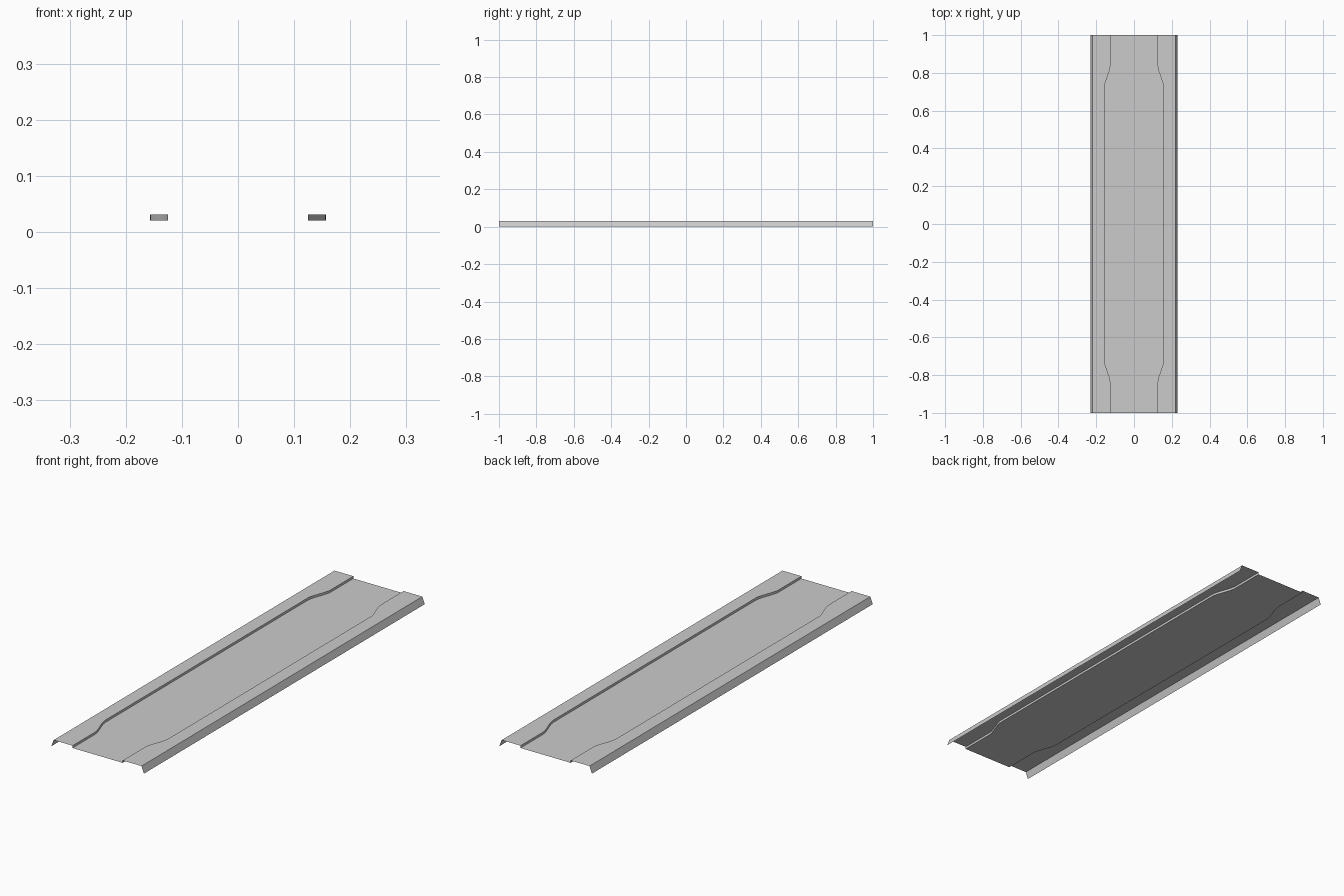
import bpy, bmesh

if "Cube" in bpy.data.objects:
    bpy.data.objects.remove(bpy.data.objects["Cube"])

TOP, FLOOR = 0.031, 0.0205      # heights of the raised border and recessed floor
EDGE, FLARE = 0.219, 0.231      # top and bottom of the outer skirt

# Step outline along half the length: (y, x), wide in the middle, narrow at the ends
half = [(0.72, 0.157), (0.735, 0.1555), (0.755, 0.150), (0.78, 0.141),
        (0.805, 0.132), (0.825, 0.1265), (0.84, 0.125), (1.0, 0.125)]
outline = [(-y, x) for y, x in reversed(half)] + half


def strip(name, inner, outer, smooth=False):
    """Open sheet between two edges (functions of step x -> (x, z)), mirrored in x."""
    bm = bmesh.new()
    rows = []
    for y, s in outline:
        (xa, za), (xb, zb) = inner(s), outer(s)
        rows.append((bm.verts.new((xa, y, za)), bm.verts.new((xb, y, zb))))
    for (a, b), (c, d) in zip(rows, rows[1:]):
        bm.faces.new((a, b, d, c)).smooth = smooth
    mesh = bpy.data.meshes.new(name)
    bm.to_mesh(mesh)
    bm.free()
    obj = bpy.data.objects.new(name, mesh)
    bpy.context.collection.objects.link(obj)
    mirror = obj.modifiers.new("Mirror", 'MIRROR')
    mirror.use_axis[0] = True
    mirror.merge_threshold = 0.0001
    return obj


# Recessed floor, curved step, raised border and flared skirt
strip("recessed_floor", lambda s: (0, FLOOR), lambda s: (s, FLOOR))
strip("step_wall", lambda s: (s, FLOOR), lambda s: (s, TOP), smooth=True)
strip("raised_border", lambda s: (s, TOP), lambda s: (EDGE, TOP))
strip("outer_skirt", lambda s: (EDGE, TOP), lambda s: (FLARE, 0))
